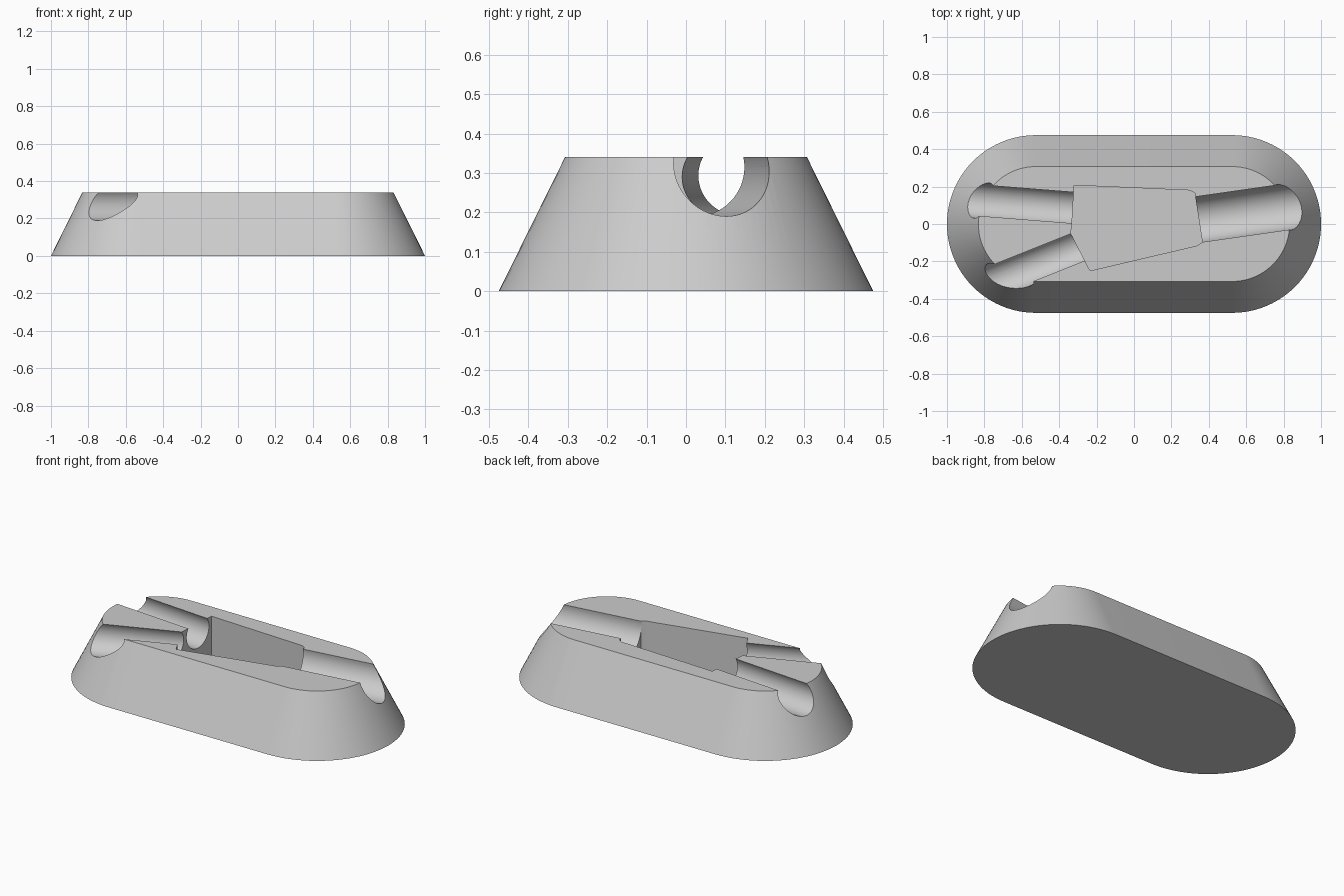
import bpy, bmesh, math
from mathutils import Vector

cube = bpy.data.objects.get("Cube")
if cube:
    bpy.data.objects.remove(cube, do_unlink=True)

HEIGHT = 0.34
grey = bpy.data.materials.new("light grey")
grey.use_nodes = True
grey.diffuse_color = (0.6, 0.6, 0.6, 1)
grey.node_tree.nodes["Principled BSDF"].inputs["Base Color"].default_value = (0.6, 0.6, 0.6, 1)


def stadium(half_straight, radius, z, steps=48):
    """Outline of two half circles joined by straight sides."""
    points = []
    for side in (1, -1):
        for i in range(steps + 1):
            a = math.pi * (i / steps - 0.5)
            points.append((side * (half_straight + radius * math.cos(a)),
                           side * radius * math.sin(a), z))
    return points


def loft(name, lower, upper):
    """Closed solid between two matching outlines."""
    bm = bmesh.new()
    a = [bm.verts.new(p) for p in lower]
    b = [bm.verts.new(p) for p in upper]
    bm.faces.new(a)
    bm.faces.new(b)
    for i in range(len(a)):
        j = (i + 1) % len(a)
        bm.faces.new((a[i], a[j], b[j], b[i]))
    bmesh.ops.recalc_face_normals(bm, faces=bm.faces)
    mesh = bpy.data.meshes.new(name)
    bm.to_mesh(mesh)
    bm.free()
    mesh.materials.append(grey)
    obj = bpy.data.objects.new(name, mesh)
    bpy.context.collection.objects.link(obj)
    return obj


def channel(name, start, end, radius, z, steps=64):
    """Horizontal round cutter from start to end."""
    p, q = Vector((*start, z)), Vector((*end, z))
    side = (q - p).normalized().cross(Vector((0, 0, 1)))
    ring = [side * radius * math.cos(t) + Vector((0, 0, radius * math.sin(t)))
            for t in (math.tau * i / steps for i in range(steps))]
    return loft(name, [p + r for r in ring], [q + r for r in ring])


# Tapered body
body = loft("holder_body", stadium(0.525, 0.475, 0), stadium(0.525, 0.307, HEIGHT))

# Central pocket
outline = [(-0.32, 0.207), (0.3, 0.18), (0.325, 0.165), (0.365, -0.097),
           (0.34, -0.115), (-0.235, -0.25), (-0.338, -0.05), (-0.332, 0.0)]
cutters = [
    loft("pocket_cutter", [(x, y, 0.06) for x, y in outline],
         [(x, y, 0.5) for x, y in outline]),
    # Round channels leading out of the pocket
    channel("left_channel_cutter", (0.3, 0.018), (1.1, 0.132), 0.125, 0.315),
    channel("right_back_channel_cutter", (-0.25, 0.081), (-1.1, 0.148), 0.097, 0.29),
    channel("right_front_channel_cutter", (-0.2, -0.084), (-1.1, -0.444), 0.097, 0.286),
]

# Cut the recesses
bpy.ops.object.select_all(action='DESELECT')
bpy.context.view_layer.objects.active = body
body.select_set(True)
for cutter in cutters:
    cutter.hide_render = True
    mod = body.modifiers.new(cutter.name, 'BOOLEAN')
    mod.operation = 'DIFFERENCE'
    mod.solver = 'EXACT'
    mod.object = cutter
    bpy.ops.object.modifier_apply(modifier=mod.name)
    bpy.data.objects.remove(cutter, do_unlink=True)

bpy.ops.object.shade_smooth_by_angle(angle=math.radians(25))
